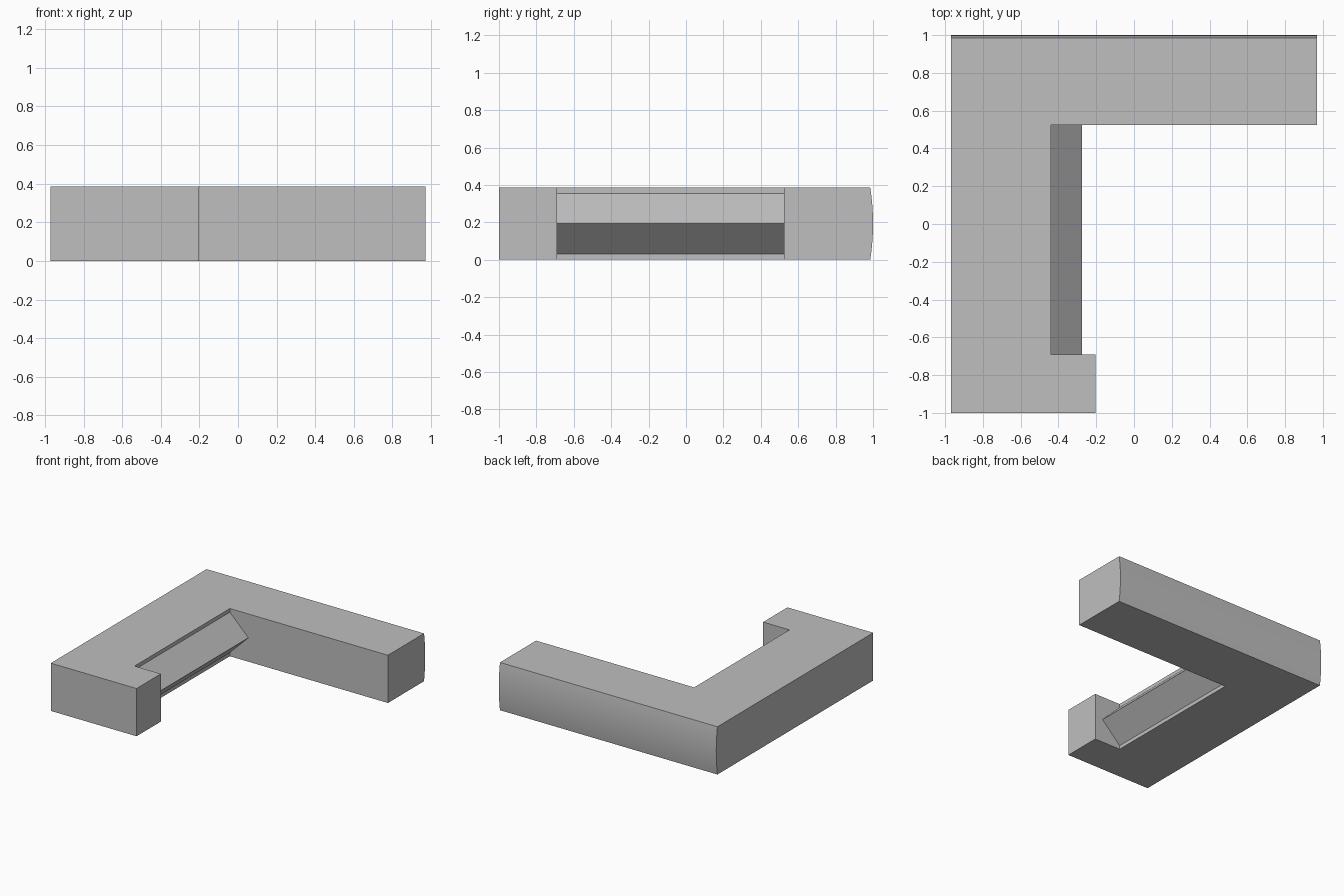
import bpy
import bmesh
import math

cube = bpy.data.objects.get("Cube")
if cube:
    bpy.data.objects.remove(cube, do_unlink=True)

HEIGHT = 0.385
BACK, BULGE = 0.985, 0.015

grey = bpy.data.materials.new("plain grey")
grey.use_nodes = True
colour = (0.52, 0.52, 0.52, 1)
grey.diffuse_color = colour
grey.node_tree.nodes["Principled BSDF"].inputs["Base Color"].default_value = colour


def extrude_profile(points, offset):
    """Prism made by sweeping a closed outline along an offset."""
    bm = bmesh.new()
    face = bm.faces.new([bm.verts.new(p) for p in points])
    swept = bmesh.ops.extrude_face_region(bm, geom=[face], use_keep_orig=True)
    top = [v for v in swept["geom"] if isinstance(v, bmesh.types.BMVert)]
    bmesh.ops.translate(bm, verts=top, vec=offset)
    bmesh.ops.recalc_face_normals(bm, faces=bm.faces)
    return bm


def finish(name, bm):
    bmesh.ops.recalc_face_normals(bm, faces=bm.faces)
    mesh = bpy.data.meshes.new(name)
    bm.to_mesh(mesh)
    bm.free()
    mesh.materials.append(grey)
    obj = bpy.data.objects.new(name, mesh)
    bpy.context.collection.objects.link(obj)
    bpy.ops.object.select_all(action="DESELECT")
    obj.select_set(True)
    bpy.context.view_layer.objects.active = obj
    bpy.ops.object.shade_smooth_by_angle(angle=math.radians(30))
    return obj


# Bracket: long back arm, side spine and short front foot
outline = [(-0.97, -1), (-0.205, -1), (-0.205, -0.69), (-0.44, -0.69),
           (-0.44, 0.525), (0.97, 0.525), (0.97, BACK), (-0.97, BACK)]
body = extrude_profile([(x, y, 0) for x, y in outline], (0, 0, HEIGHT))

# Gently rounded back face, cut into strips and bowed outward
uprights = [e for e in body.edges
            if all(v.co.y > BACK - 0.001 for v in e.verts)
            and abs(e.verts[0].co.z - e.verts[1].co.z) > 0.1]
bmesh.ops.subdivide_edges(body, edges=uprights, cuts=15, use_grid_fill=True)
for v in body.verts:
    if v.co.y > BACK - 0.001:
        t = 2 * v.co.z / HEIGHT - 1
        v.co.y = BACK + BULGE * (1 - t * t)
finish("bracket_body", body)

# Pointed ridge along the inner side of the spine
ridge = [(-0.44, -0.69, 0.03), (-0.275, -0.69, HEIGHT / 2), (-0.44, -0.69, HEIGHT - 0.03)]
finish("inner_ridge", extrude_profile(ridge, (0, 0.525 + 0.69, 0)))
